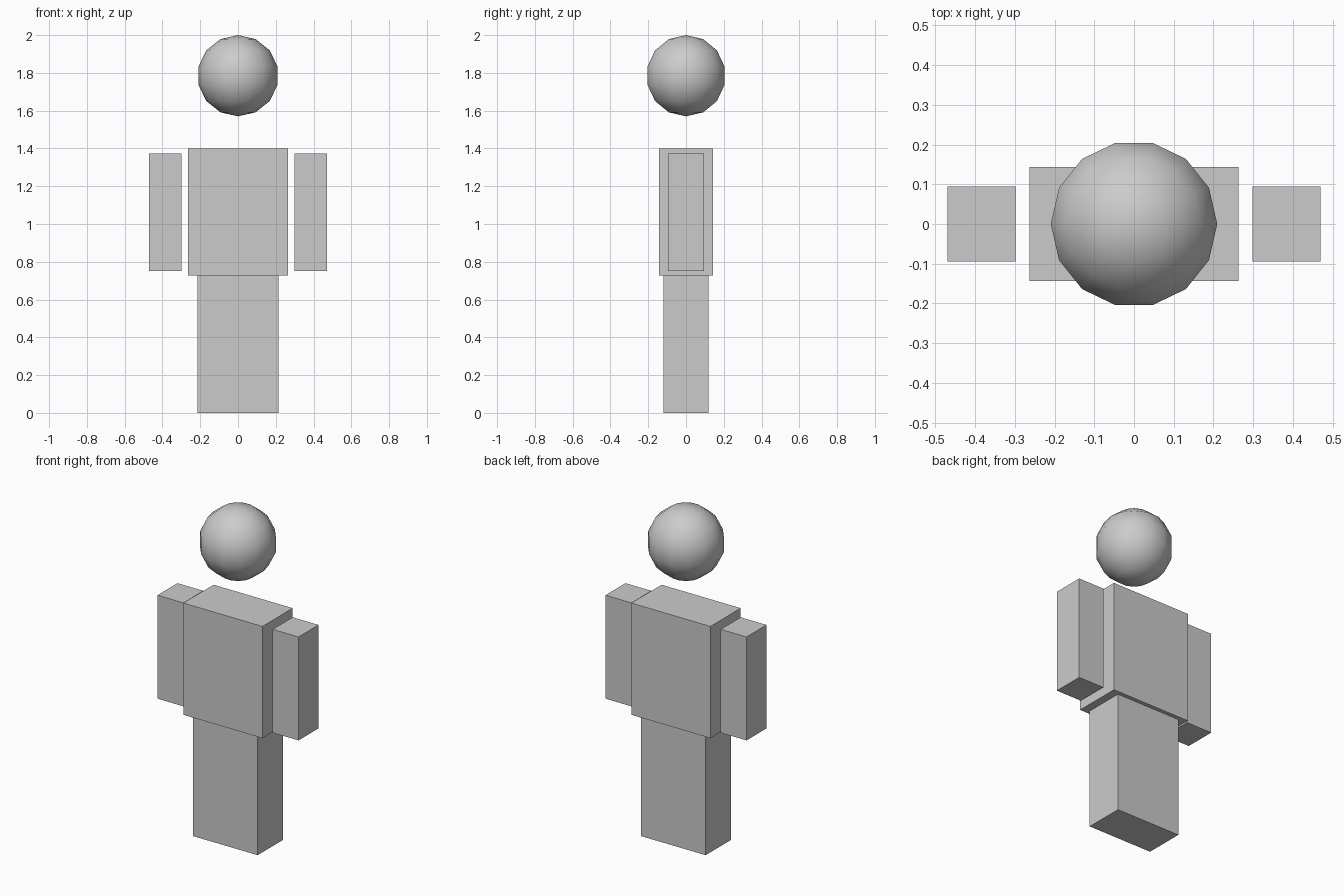
import bpy
import math

cube = bpy.data.objects.get("Cube")
if cube:
    bpy.data.objects.remove(cube, do_unlink=True)

# Single plain grey for the whole figure
grey = bpy.data.materials.new("plain_grey")
grey.use_nodes = True
colour = (0.6, 0.6, 0.6, 1.0)
grey.diffuse_color = colour
bsdf = next(n for n in grey.node_tree.nodes if n.type == "BSDF_PRINCIPLED")
bsdf.inputs["Base Color"].default_value = colour


def add_box(name, x, width, depth, bottom, top):
    """Flat-sided block given by its centre x, size and height range."""
    bpy.ops.mesh.primitive_cube_add(size=1, location=(x, 0, (bottom + top) / 2))
    box = bpy.context.object
    box.name = name
    box.scale = (width, depth, top - bottom)
    bpy.ops.object.transform_apply(location=False, rotation=False, scale=True)
    box.data.materials.append(grey)
    return box


# Body blocks
add_box("legs", 0, 0.43, 0.24, 0, 0.727)
add_box("torso", 0, 0.527, 0.288, 0.727, 1.4)
for side, sign in (("left", 1), ("right", -1)):
    add_box(side + "_arm", sign * 0.384, 0.172, 0.19, 0.75, 1.373)

# Floating head: coarse, smooth-shaded ball
bpy.ops.mesh.primitive_uv_sphere_add(
    segments=14, ring_count=7, radius=0.215, location=(0, 0, 1.785),
    rotation=(0, 0, math.pi / 2))
head = bpy.context.object
head.name = "head"
head.data.materials.append(grey)
bpy.ops.object.shade_smooth()
